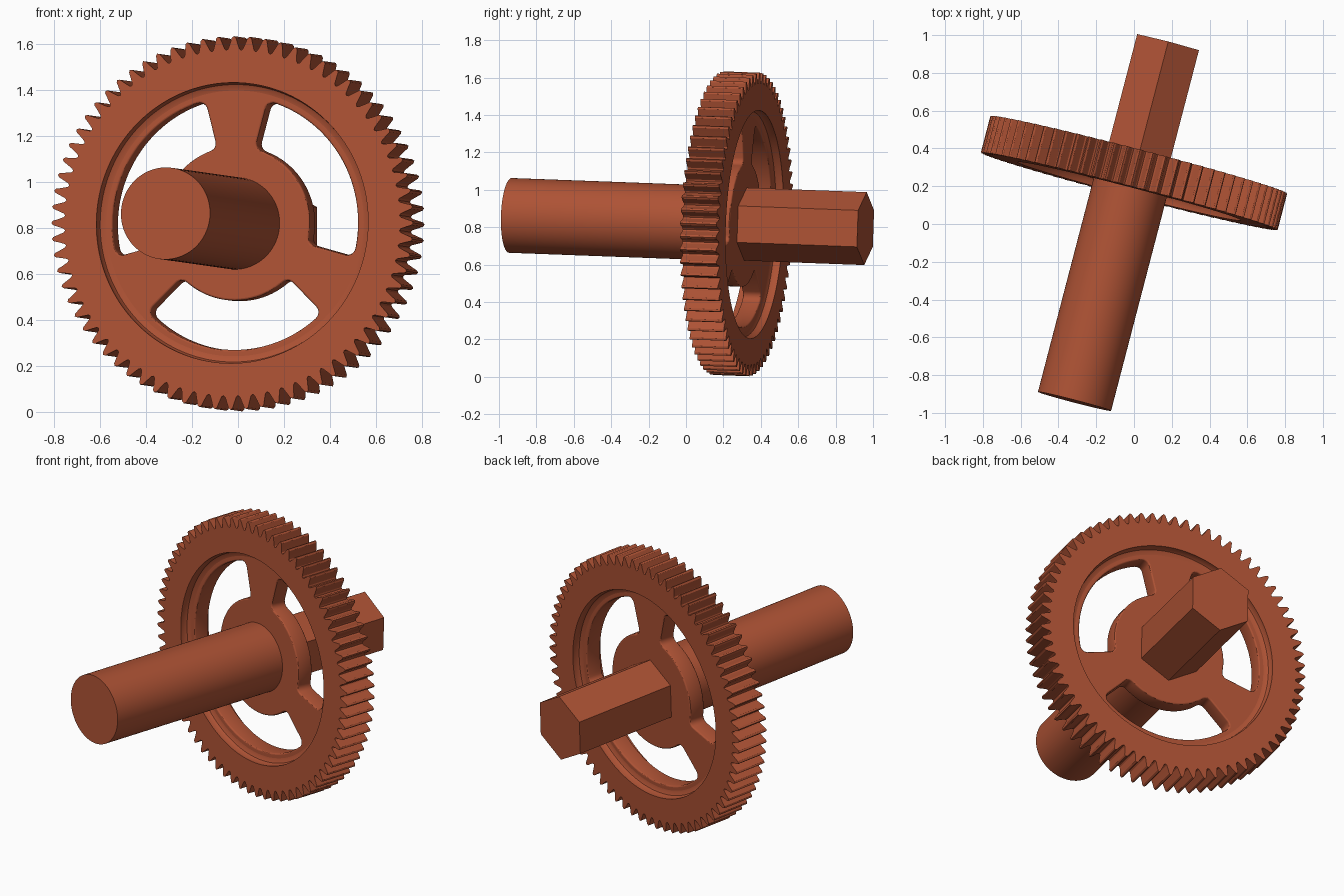
import bpy, bmesh
from math import sin, cos, asin, pi, radians
from mathutils import Matrix

if "Cube" in bpy.data.objects:
    bpy.data.objects.remove(bpy.data.objects["Cube"])

# Shared frame: local Z points along the axle toward the front, local Y is up
FRAME = (Matrix.Translation((0, 0.27, 0.818))
         @ Matrix.Rotation(radians(-14.6), 4, 'Z')
         @ Matrix.Rotation(radians(-2.06), 4, 'X')
         @ Matrix.Rotation(radians(90), 4, 'X'))

mat = bpy.data.materials.new("rust_red")
mat.diffuse_color = (0.42, 0.085, 0.035, 1)
mat.use_nodes = True
mat.node_tree.nodes["Principled BSDF"].inputs["Base Color"].default_value = mat.diffuse_color


def finish(ob, angle=30):
    ob.matrix_world = FRAME
    ob.data.materials.clear()
    ob.data.materials.append(mat)
    bpy.ops.object.select_all(action='DESELECT')
    ob.select_set(True)
    bpy.context.view_layer.objects.active = ob
    bpy.ops.object.shade_smooth_by_angle(angle=radians(angle))


def loft(name, loops, ring=False):
    """Skin between equal loops; cap the ends, or close into a ring."""
    bm = bmesh.new()
    vs = [[bm.verts.new(p) for p in loop] for loop in loops]
    n = len(vs[0])
    pairs = list(zip(vs, vs[1:])) + ([(vs[-1], vs[0])] if ring else [])
    for a, b in pairs:
        for i in range(n):
            j = (i + 1) % n
            bm.faces.new((a[i], a[j], b[j], b[i]))
    if not ring:
        bm.faces.new(vs[0])
        bm.faces.new(vs[-1])
    bmesh.ops.recalc_face_normals(bm, faces=bm.faces)
    me = bpy.data.meshes.new(name)
    bm.to_mesh(me)
    bm.free()
    ob = bpy.data.objects.new(name, me)
    bpy.context.collection.objects.link(ob)
    finish(ob)
    return ob


def circle(r, z, n, start=0.0):
    return [(r * cos(start + 2 * pi * i / n), r * sin(start + 2 * pi * i / n), z)
            for i in range(n)]


# Axle: round front shaft and hexagonal back end
loft("round_shaft", [circle(0.2, z, 96) for z in (1.25, -0.03)])
loft("hex_shaft", [circle(0.195, z, 6, pi / 2) for z in (0.02, -0.713)])

# Toothed rim: tooth outline on both faces, recessed and filleted toward the web
TEETH = 72
TOOTH = [(-0.5, 0.751), (-0.38, 0.757), (-0.24, 0.782), (-0.13, 0.805),
         (0.0, 0.812), (0.13, 0.805), (0.24, 0.782), (0.38, 0.757)]
N = TEETH * len(TOOTH)


def tooth_loop(z):
    pts = []
    for k in range(TEETH):
        for f, r in TOOTH:
            a = 2 * pi * (k + f) / TEETH
            pts.append((r * cos(a), r * sin(a), z))
    return pts


def plain_loop(r, z):
    a0 = 2 * pi * TOOTH[0][0] / TEETH
    return circle(r, z, N, a0)


recess = [(0.61, 0.1), (0.61, 0.075), (0.603, 0.060), (0.585, 0.051), (0.57, 0.049)]
loft("toothed_rim",
     [tooth_loop(-0.1), tooth_loop(0.1)]
     + [plain_loop(r, z) for r, z in recess]
     + [plain_loop(r, -z) for r, z in reversed(recess)], ring=True)


# Web: disc with three rounded slots, leaving hub and spokes
def slot(mid, half=radians(45.3), ro=0.55, ri=0.335, f=0.035):
    a0, a1 = mid - half, mid + half
    do, di = asin(f / (ro - f)), asin(f / (ri + f))
    pts = []

    def arc(rc, ac, r, s, e, n):
        for i in range(n + 1):
            t = s + (e - s) * i / n
            pts.append((rc * cos(ac) + r * cos(t), rc * sin(ac) + r * sin(t)))

    arc(0, 0, ro, a0 + do + 0.03, a1 - do - 0.03, 36)
    arc(ro - f, a1 - do, f, a1 - do, a1 + pi / 2, 6)
    arc(ri + f, a1 - di, f, a1 + pi / 2, a1 - di + pi, 6)
    arc(0, 0, ri, a1 - di - 0.03, a0 + di + 0.03, 30)
    arc(ri + f, a0 + di, f, a0 + di - pi, a0 - pi / 2, 6)
    arc(ro - f, a0 + do, f, a0 - pi / 2, a0 + do, 6)
    return pts


cu = bpy.data.curves.new("web_with_spokes", 'CURVE')
cu.dimensions = '2D'
cu.fill_mode = 'BOTH'
cu.extrude = 0.042
cu.bevel_depth = 0.008
cu.bevel_resolution = 2
cu.offset = -0.008
outlines = [[p[:2] for p in circle(0.59, 0, 144)]]
outlines += [slot(radians(a)) for a in (30, 150, 270)]
for pts in outlines:
    sp = cu.splines.new('POLY')
    sp.points.add(len(pts) - 1)
    for p, co in zip(sp.points, pts):
        p.co = (co[0], co[1], 0, 1)
    sp.use_cyclic_u = True
web = bpy.data.objects.new("web_with_spokes", cu)
bpy.context.collection.objects.link(web)
bpy.ops.object.select_all(action='DESELECT')
web.select_set(True)
bpy.context.view_layer.objects.active = web
bpy.ops.object.convert(target='MESH')
finish(bpy.context.view_layer.objects.active)
